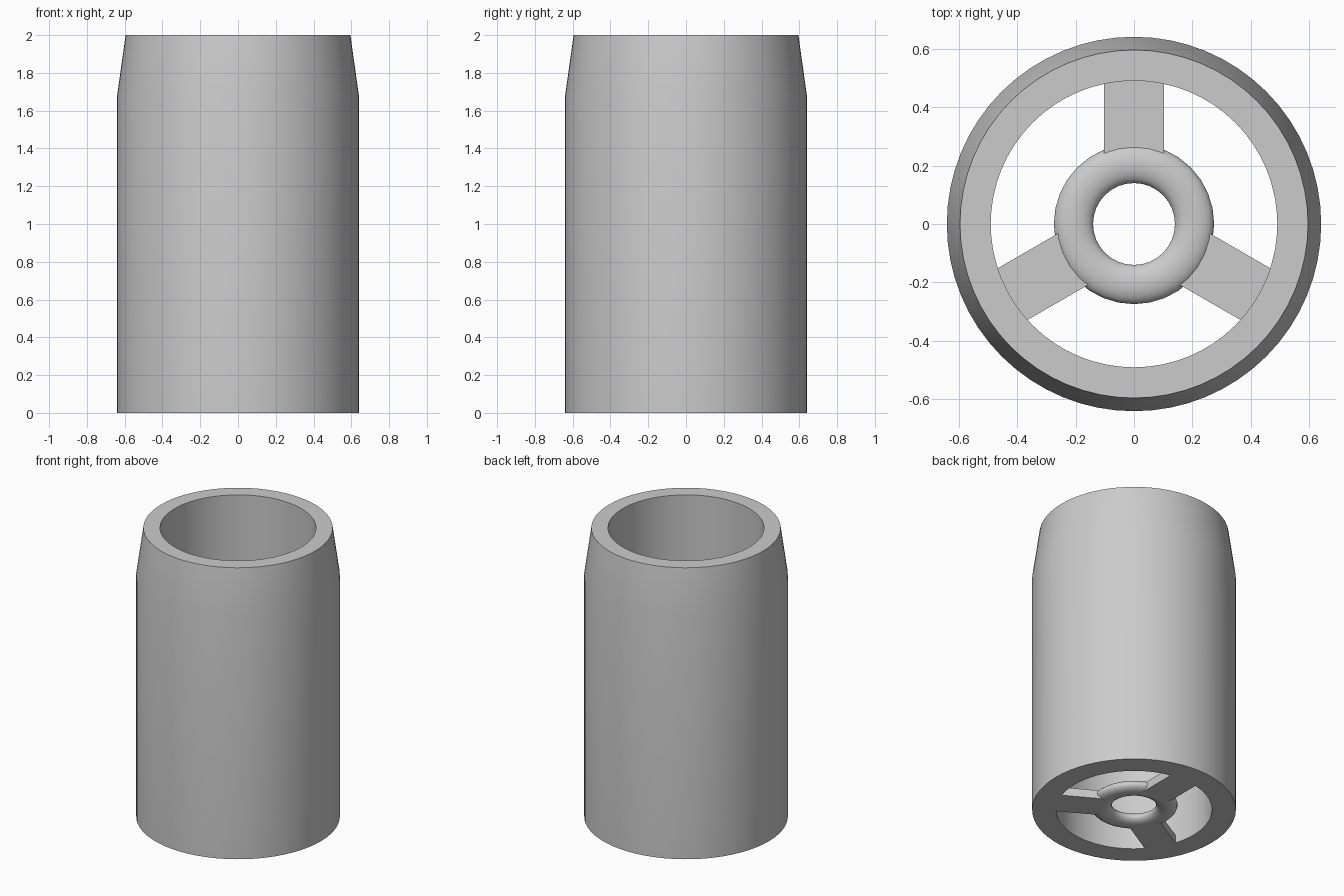
import bpy
import bmesh
from math import cos, sin, pi, radians
from mathutils import Matrix

if "Cube" in bpy.data.objects:
    bpy.data.objects.remove(bpy.data.objects["Cube"], do_unlink=True)

grey = bpy.data.materials.new("plain_grey")
grey.use_nodes = True
colour = (0.6, 0.6, 0.6, 1)
grey.diffuse_color = colour
grey.node_tree.nodes["Principled BSDF"].inputs["Base Color"].default_value = colour


def finish(name, bm, smooth=True):
    """Turn a bmesh into a named grey object."""
    bmesh.ops.recalc_face_normals(bm, faces=bm.faces)
    mesh = bpy.data.meshes.new(name)
    bm.to_mesh(mesh)
    bm.free()
    mesh.materials.append(grey)
    obj = bpy.data.objects.new(name, mesh)
    bpy.context.collection.objects.link(obj)
    if smooth:
        bpy.ops.object.select_all(action="DESELECT")
        obj.select_set(True)
        bpy.context.view_layer.objects.active = obj
        bpy.ops.object.shade_smooth_by_angle(angle=radians(35))
    return obj


def lathe(name, profile, segments):
    """Revolve a closed (radius, height) profile around z."""
    bm = bmesh.new()
    rings = []
    for i in range(segments):
        a = 2 * pi * i / segments
        rings.append([bm.verts.new((r * cos(a), r * sin(a), z)) for r, z in profile])
    n = len(profile)
    for i in range(segments):
        here, there = rings[i], rings[(i + 1) % segments]
        for j in range(n):
            k = (j + 1) % n
            bm.faces.new((here[j], there[j], there[k], here[k]))
    return finish(name, bm)


# Tapered outer tube
lathe("tube_body", [(0.49, 0), (0.64, 0), (0.64, 1.68), (0.595, 2), (0.49, 2)], 64)

# Flattened round ring at the bottom centre
section = [2 * pi * i / 20 for i in range(20)]
lathe("hub_ring", [(0.207 + 0.067 * cos(t), 0.037 + 0.038 * sin(t)) for t in section], 32)

# Three flat spokes from hub to tube
for name, angle in (("back_spoke", 90), ("right_spoke", 210), ("left_spoke", 330)):
    bm = bmesh.new()
    bmesh.ops.create_cube(bm, size=1)
    bmesh.ops.scale(bm, vec=(0.31, 0.204, 0.058), verts=bm.verts)
    bmesh.ops.translate(bm, vec=(0.365, 0, 0.029), verts=bm.verts)
    bmesh.ops.rotate(bm, cent=(0, 0, 0), matrix=Matrix.Rotation(radians(angle), 3, "Z"), verts=bm.verts)
    finish(name, bm, smooth=False)
